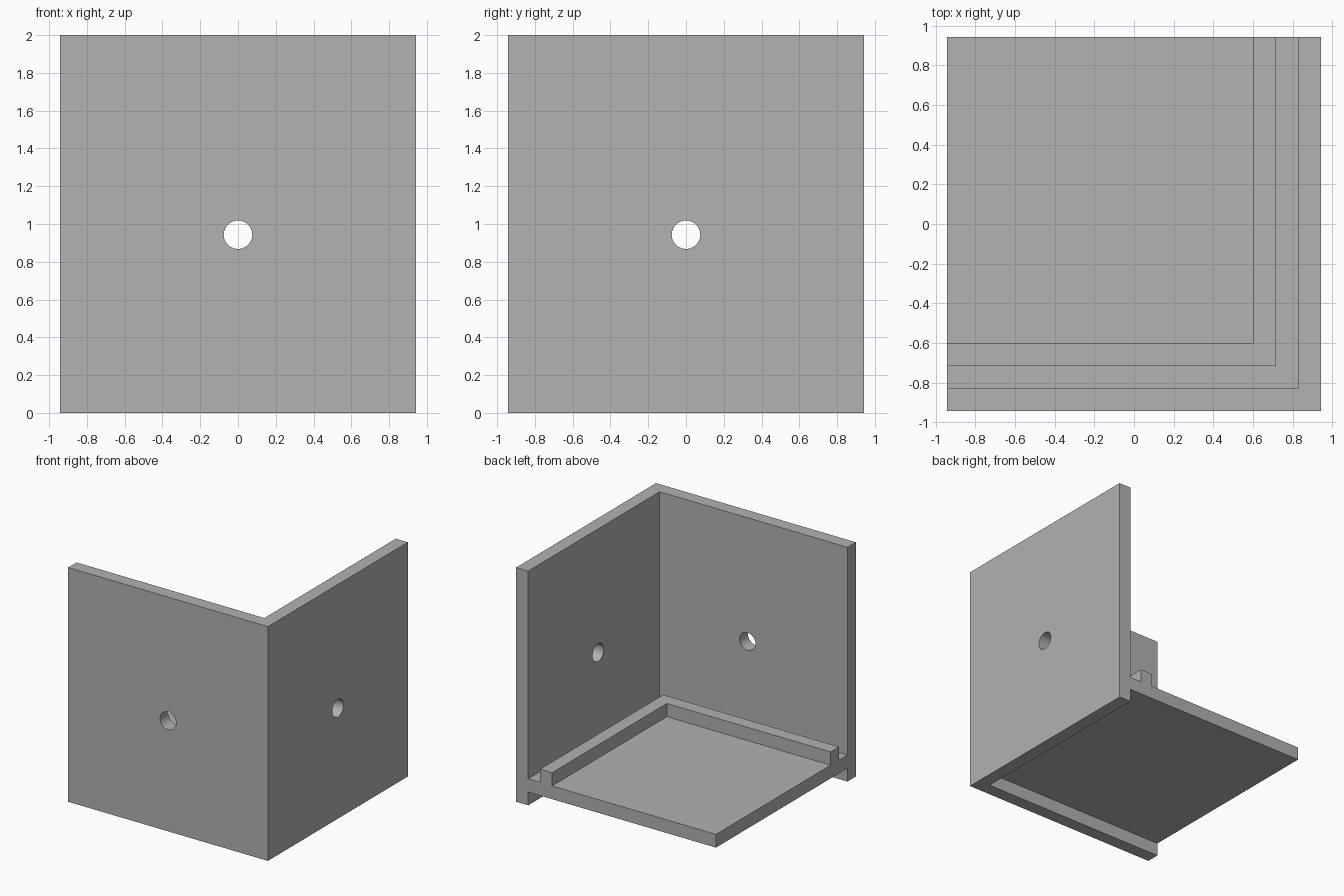
import bpy, bmesh, math

cube = bpy.data.objects.get("Cube")
if cube:
    bpy.data.objects.remove(cube, do_unlink=True)

U = 2 / 53           # one design unit
H = 25 * U           # half width
T = 3 * U            # plate thickness
HOLE_Z = H
HOLE_R = 2 * U

grey = bpy.data.materials.new("plain grey")
grey.use_nodes = True
colour = (0.445, 0.445, 0.445, 1)
grey.diffuse_color = colour
grey.node_tree.nodes["Principled BSDF"].inputs["Base Color"].default_value = colour

# Cross-section as (distance in from the outer wall, height):
# wall, groove, raised lip, then the floor out to the open corner
section = [(0, 0), (T, 0), (T, T), (2 * H, T), (2 * H, 2 * T), (3 * T, 2 * T),
           (3 * T, 3 * T), (2 * T, 3 * T), (2 * T, 2 * T), (T, 2 * T), (T, 2), (0, 2)]

# Sweep the section around the corner with a mitre
bm = bmesh.new()
rings = []
for place in (lambda d: (-H, d - H), lambda d: (H - d, d - H), lambda d: (H - d, H)):
    rings.append([bm.verts.new((*place(d), z)) for d, z in section])
n = len(section)
for a, b in zip(rings, rings[1:]):
    for i in range(n):
        j = (i + 1) % n
        bm.faces.new((a[i], a[j], b[j], b[i]))
bm.faces.new(rings[0])
bm.faces.new(rings[-1][::-1])
bmesh.ops.remove_doubles(bm, verts=bm.verts[:], dist=1e-5)
bmesh.ops.recalc_face_normals(bm, faces=bm.faces[:])
mesh = bpy.data.meshes.new("corner_bracket")
bm.to_mesh(mesh)
bm.free()
mesh.materials.append(grey)
bracket = bpy.data.objects.new("corner_bracket", mesh)
bpy.context.collection.objects.link(bracket)


def drill(name, location, rotation):
    """Cut a round screw hole through one wall."""
    bpy.ops.mesh.primitive_cylinder_add(vertices=48, radius=HOLE_R, depth=3 * T,
                                        location=location, rotation=rotation)
    cutter = bpy.context.object
    cutter.name = name
    cutter.data.materials.append(grey)
    cutter.hide_render = True
    cutter.hide_set(True)
    cut = bracket.modifiers.new(name, "BOOLEAN")
    cut.operation = "DIFFERENCE"
    cut.solver = "EXACT"
    cut.object = cutter


drill("front_hole_cutter", (0, T / 2 - H, HOLE_Z), (math.pi / 2, 0, 0))
drill("side_hole_cutter", (H - T / 2, 0, HOLE_Z), (0, math.pi / 2, 0))

# Apply the cuts, then smooth the hole walls only
bpy.ops.object.select_all(action="DESELECT")
bpy.context.view_layer.objects.active = bracket
bracket.select_set(True)
for cut in list(bracket.modifiers):
    cutter = cut.object
    bpy.ops.object.modifier_apply(modifier=cut.name)
    bpy.data.objects.remove(cutter, do_unlink=True)
bpy.ops.object.shade_smooth_by_angle(angle=math.radians(30))
